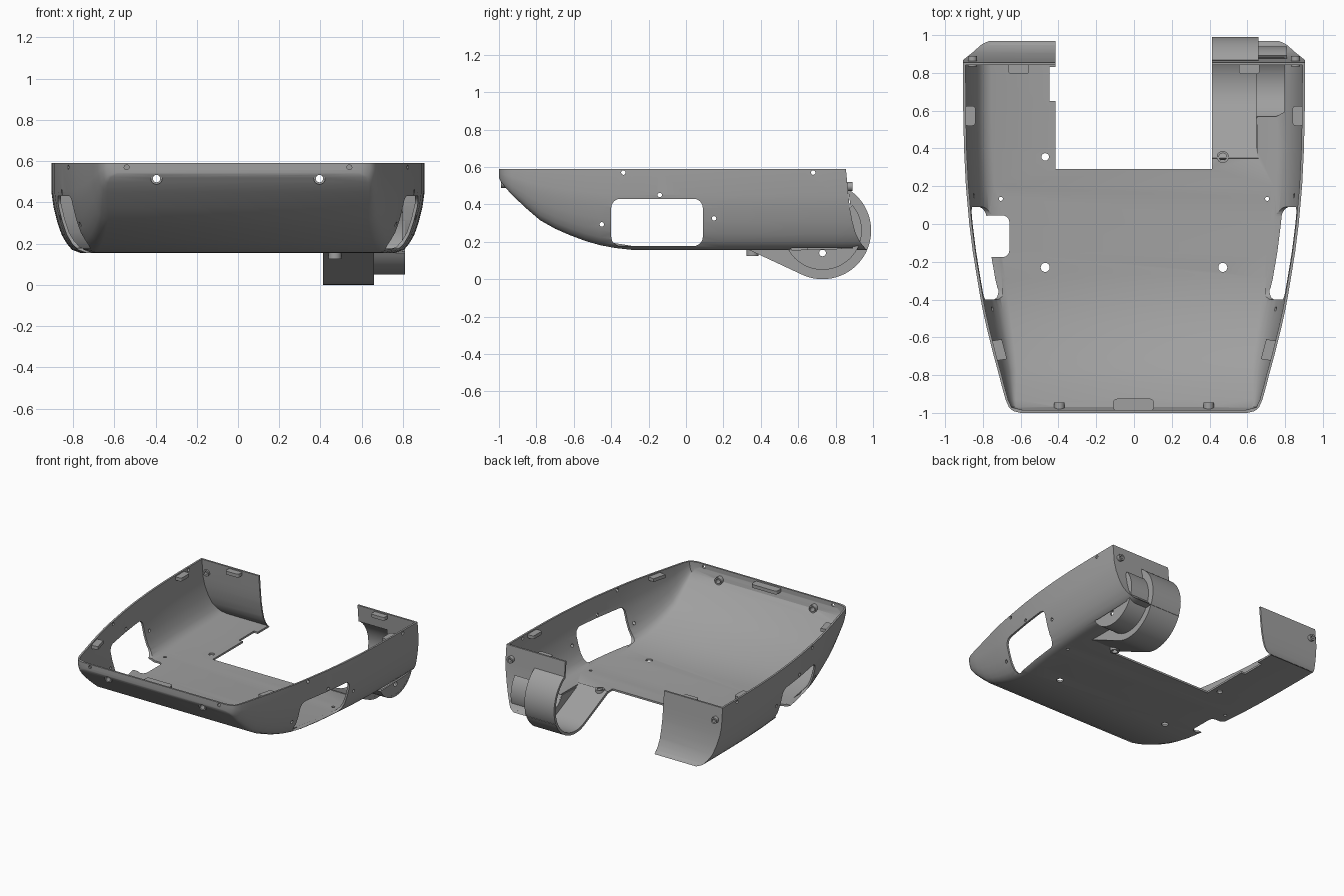
import bpy, bmesh, math

if "Cube" in bpy.data.objects:
    bpy.data.objects.remove(bpy.data.objects["Cube"])

grey = bpy.data.materials.new("mid_grey")
grey.diffuse_color = (0.35, 0.35, 0.35, 1)
grey.use_nodes = True
grey.node_tree.nodes["Principled BSDF"].inputs["Base Color"].default_value = grey.diffuse_color
TOP, T = 0.59, 0.014


def finish(name, bm):
    bmesh.ops.recalc_face_normals(bm, faces=bm.faces[:])
    if bm.calc_volume(signed=True) < 0:
        bmesh.ops.reverse_faces(bm, faces=bm.faces[:])
    me = bpy.data.meshes.new(name)
    bm.to_mesh(me)
    bm.free()
    ob = bpy.data.objects.new(name, me)
    bpy.context.collection.objects.link(ob)
    me.materials.append(grey)
    return ob


def prism(name, pts, axis, a, b):
    """Extrude a 2D outline along one axis from a to b."""
    def place(p, q):
        return {"x": (q, p[0], p[1]), "y": (p[0], q, p[1]), "z": (p[0], p[1], q)}[axis]
    bm = bmesh.new()
    lo = [bm.verts.new(place(p, a)) for p in pts]
    hi = [bm.verts.new(place(p, b)) for p in pts]
    bm.faces.new(lo)
    bm.faces.new(hi)
    for i in range(len(pts)):
        j = (i + 1) % len(pts)
        bm.faces.new((lo[i], lo[j], hi[j], hi[i]))
    return finish(name, bm)


def arc(cx, cy, r, a0, a1, n):
    return [(cx + r * math.cos(math.radians(a0 + (a1 - a0) * i / n)),
             cy + r * math.sin(math.radians(a0 + (a1 - a0) * i / n))) for i in range(n + 1)]


def circle(cx, cy, r, n=20):
    return arc(cx, cy, r, 0, 360, n)[:-1]


def rounded(x0, x1, y0, y1, r):
    return (arc(x1 - r, y1 - r, r, 0, 90, 6) + arc(x0 + r, y1 - r, r, 90, 180, 6)
            + arc(x0 + r, y0 + r, r, 180, 270, 6) + arc(x1 - r, y0 + r, r, 270, 360, 6))


def rect(x0, x1, y0, y1):
    return [(x0, y0), (x1, y0), (x1, y1), (x0, y1)]


def volume(me):
    bm = bmesh.new()
    bm.from_mesh(me)
    v = bm.calc_volume(signed=True)
    bm.free()
    return v


def cut(target, cutter):
    """Subtract the cutter, trying the next solver if one loses the part."""
    before = target.data.copy()
    old = volume(before)
    for solver in ("EXACT", "MANIFOLD", "FLOAT"):
        m = target.modifiers.new("cut", "BOOLEAN")
        m.operation, m.solver, m.object = "DIFFERENCE", solver, cutter
        bpy.context.view_layer.objects.active = target
        bpy.ops.object.modifier_apply(modifier=m.name)
        if .4 * old < volume(target.data) < 1.02 * old:
            break
        target.data = before.copy()
    bpy.data.objects.remove(cutter)


# Tray stations: y, half width at the rim, underside height
STATIONS = [(-1, .60, .54), (-.99, .64, .522), (-.97, .662, .495), (-.93, .68, .45),
            (-.85, .702, .375), (-.78, .72, .315), (-.70, .742, .27), (-.62, .762, .235),
            (-.54, .782, .205), (-.46, .80, .182), (-.38, .815, .167), (-.29, .83, .157),
            (-.15, .853, .155), (0, .872, .155), (.2, .89, .155), (.4, .90, .155),
            (.6, .904, .155), (.8, .905, .155), (.9, .905, .155)]
RISE = [1, .68, .517, .347, .2, .103, .035, 0]              # height up the wall
TUCK = [0, 0, .01, .028, .05, .075, .10, .14]               # inward curve of the wall
BACK = [.855, .868, .876, .89, .908, .93, .952, .97]        # flared rear wall


def skin(bm, t):
    """One skin of the tray, inset by t; returns its rim loop."""
    rows = []
    for i, (y, w, zb) in enumerate(STATIONS):
        zb += t
        s = (TOP - zb) / .435
        half = []
        for k in range(8):
            yy = BACK[k] - t if i == len(STATIONS) - 1 else (y + t if y < -.98 else y)
            half.append((w - t - TUCK[k] * s, yy, zb + (TOP - zb) * RISE[k]))
        rows.append([bm.verts.new((-x, yy, z)) for x, yy, z in half]
                    + [bm.verts.new(p) for p in reversed(half)])
    faces = []
    for a, b in zip(rows, rows[1:]):
        for k in range(15):
            faces.append(bm.faces.new((a[k], a[k + 1], b[k + 1], b[k])))
    for r in (rows[0], rows[-1]):                            # front lip and rear wall
        for k in range(7):
            faces.append(bm.faces.new((r[k], r[k + 1], r[14 - k], r[15 - k])))
    return [r[0] for r in rows] + [r[15] for r in reversed(rows)]


bm = bmesh.new()
outer, inner = skin(bm, 0), skin(bm, T)
for i in range(len(outer)):
    j = (i + 1) % len(outer)
    bm.faces.new((outer[i], outer[j], inner[j], inner[i]))
bmesh.ops.triangulate(bm, faces=[f for f in bm.faces if f.calc_area() > 0])
tray = finish("tray_shell", bm)


# Roller housing outlines in the y-z plane
def big(r):
    d = .26 - r
    return [(.34 + .423 * d, .155 + .906 * d)] + arc(.73, .26, r, -115, 58, 36)


def small(r):
    return arc(.73, .26, r, -150, 40, 36)


# Rear opening, its side notch and the openings into the housing
cut(tray, prism("cutter", rect(-.415, .412, .29, 1.2), "z", -.2, 1))
cut(tray, prism("cutter", rect(-.447, -.40, .65, .83), "z", -.2, .3))
cut(tray, prism("cutter", big(.242), "x", .39, .65))
cut(tray, prism("cutter", small(.197), "x", .64, .797))
# Side windows and the floor slot beside the left one
for s in (-1, 1):
    cut(tray, prism("cutter", rounded(-.40, .09, .177, .43, .05), "x", s * .70, s * 1.0))
cut(tray, prism("cutter", rounded(-.80, -.66, -.175, .045, .035), "z", 0, .25))
# Screw bosses: front, rear and floor
front_bosses = [prism("front_boss", circle(s * .395, .515, .028), "y", -.99, -.945) for s in (-1, 1)]
rear_bosses = [prism("rear_boss", circle(s * .855, .495, .024), "y", .835, .89) for s in (-1, 1)]
floor_boss = prism("floor_boss", circle(.47, .355, .032), "z", .125, .178)
for s, f, r in zip((-1, 1), front_bosses, rear_bosses):
    for ob in (tray, f):
        cut(ob, prism("cutter", circle(s * .395, .515, .018), "y", -1.1, -.85))
    for ob in (tray, r):
        cut(ob, prism("cutter", circle(s * .855, .495, .012), "y", .80, 1))
    cut(tray, prism("cutter", circle(s * .54, .57, .012), "y", -1.1, -.9))
    # Floor holes
    for x, y, rad in ((.47, .355, .02), (.705, .133, .011), (.47, -.23, .024)):
        cut(tray, prism("cutter", circle(s * x, y, rad), "z", 0, .3))
    # Wall holes
    for y, z in ((-.335, .57), (.68, .57), (-.14, .45), (-.45, .293), (.15, .325)):
        cut(tray, prism("cutter", circle(y, z, .012, 14), "x", s * .6, s * 1.1))
cut(floor_boss, prism("cutter", circle(.47, .355, .02), "z", 0, .3))

# Roller housing: wide shell, step wall, narrow shell and end cap
prism("housing_shell", big(.26) + big(.24)[::-1], "x", .412, .66)
prism("housing_step_wall", big(.259) + small(.196)[::-1], "x", .645, .659)
prism("motor_shell", small(.21) + small(.195)[::-1], "x", .65, .81)
cap = prism("motor_end_cap", small(.209) + [(.876, .385), (.878, .29), (.90, .22), (.89, .165)],
            "x", .796, .809)
cut(cap, prism("cutter", circle(.73, .14, .018), "x", .7, .9))

# Locating tabs just below the rim
prism("front_tab", rounded(-.11, .105, -.99, -.925, .02), "z", .555, .58)
for s in (-1, 1):
    prism("rear_tab", rounded(s * .61 - .055, s * .61 + .055, .795, .85, .015), "z", .555, .58)
    prism("side_tab", rounded(s * .868 - .028, s * .868 + .028, .52, .625, .015), "z", .555, .58)
    tab = [(.672, -.715), (.735, -.725), (.762, -.62), (.70, -.61)]
    prism("front_side_tab", [(s * x, y) for x, y in tab], "z", .555, .58)

# Smooth curved walls while keeping the edges crisp
bpy.ops.object.select_all(action="DESELECT")
for ob in bpy.context.scene.objects:
    ob.select_set(True)
bpy.context.view_layer.objects.active = tray
bpy.ops.object.shade_smooth_by_angle(angle=math.radians(30))
